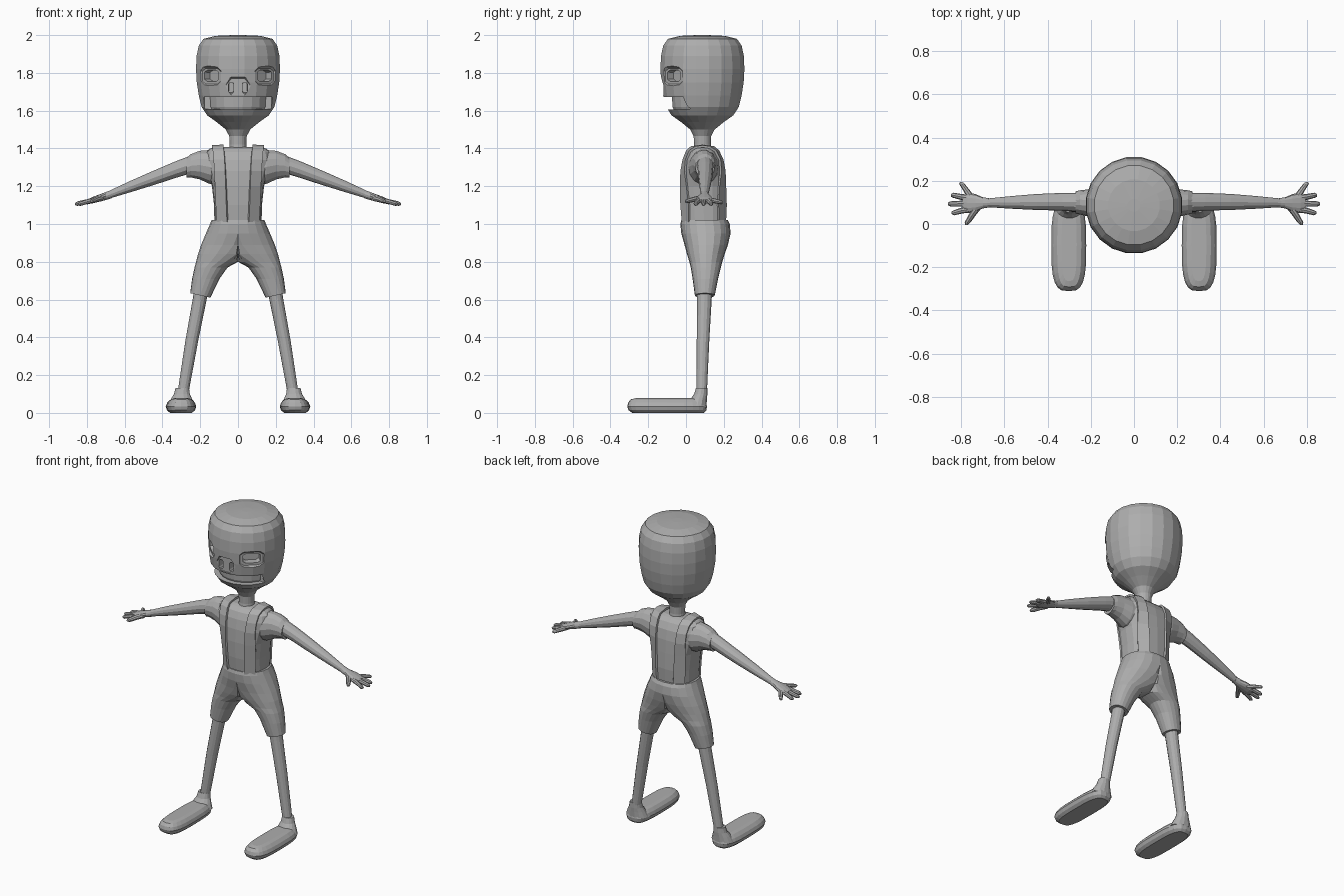
import bpy, bmesh, math
from mathutils import Vector

clay = bpy.data.materials.new("clay_grey")
clay.diffuse_color = (0.42, 0.42, 0.42, 1)
AXES = {'x': (Vector((0, 1, 0)), Vector((0, 0, 1))),
        'y': (Vector((1, 0, 0)), Vector((0, 0, 1))),
        'z': (Vector((1, 0, 0)), Vector((0, 1, 0)))}


def finish(name, bm, mirror=False):
    """Turn a bmesh into a named object, optionally mirrored across x."""
    bmesh.ops.recalc_face_normals(bm, faces=bm.faces)
    me = bpy.data.meshes.new(name)
    bm.to_mesh(me)
    bm.free()
    me.materials.append(clay)
    ob = bpy.data.objects.new(name, me)
    bpy.context.collection.objects.link(ob)
    if mirror:
        ob.modifiers.new("mirror", 'MIRROR').merge_threshold = 0.0005
    return ob


def spow(v, e):
    return math.copysign(abs(v) ** e, v)


def loft(name, rows, axis='z', n=12, p=2.0, mirror=False, clamp=False, tilt=0, turn=0):
    """Skin superellipse rings; each row is (x, y, z, half_u, half_v)."""
    U, V = AXES[axis]
    bm = bmesh.new()
    rings = []
    for i, (x, y, z, a, b) in enumerate(rows):
        ring = []
        for k in range(n):
            t = 2 * math.pi * (k + turn) / n
            u, v = a * spow(math.cos(t), 2 / p), b * spow(math.sin(t), 2 / p)
            co = Vector((x, y, z)) + U * u + V * v
            if clamp:
                co.x = max(0.0, co.x)
            if i == len(rows) - 1:
                co.z += tilt * u
            ring.append(bm.verts.new(co))
        rings.append(ring)
    for r, s in zip(rings, rings[1:]):
        for k in range(n):
            j = (k + 1) % n
            bm.faces.new((r[k], r[j], s[j], s[k]))
    bm.faces.new(rings[0])
    bm.faces.new(rings[-1])
    if clamp:  # open the seam on the centre plane
        seam = [f for f in bm.faces if all(v.co.x < 1e-5 for v in f.verts)]
        bmesh.ops.delete(bm, geom=seam, context='FACES')
    return finish(name, bm, mirror)


def carve(target, cutter):
    m = target.modifiers.new("cut", 'BOOLEAN')
    m.operation, m.solver, m.object = 'DIFFERENCE', 'EXACT', cutter
    bpy.context.view_layer.update()
    bpy.context.view_layer.objects.active = target
    bpy.ops.object.modifier_apply(modifier=m.name)
    bpy.data.objects.remove(cutter)


# Head and neck
CY = 0.087
profile = [(.052, 1.37), (.045, 1.42), (.047, 1.465), (.065, 1.50), (.115, 1.54),
           (.165, 1.575), (.195, 1.62), (.21, 1.68), (.221, 1.75), (.225, 1.82),
           (.222, 1.89), (.21, 1.945), (.185, 1.98), (.12, 1.996), (.03, 2.0)]
head = loft("head", [(0, CY, z, r, r) for r, z in profile], n=20, turn=0.5)

# Mouth slot with its inner lining
carve(head, loft("mouth_cutter", [(0, -.25, 1.64, .29, .05), (0, .02, 1.64, .25, .045)],
                 'y', 4, turn=.5))
loft("mouth_lining", [(0, CY, 1.585, .145, .145), (0, CY, 1.62, .16, .16),
                      (0, CY, 1.70, .165, .165)], n=20, turn=.5)

# Eye sockets: bevelled rim, then a deeper opening
for s in (-1, 1):
    for rows in ([(0, -.26, 1.782, .125, .085), (0, -.205, 1.782, .07, .042)],
                 [(0, -.26, 1.785, .058, .034), (0, -.165, 1.785, .05, .028)]):
        eye = loft("eye_cutter", rows, 'y', 8, 4, turn=.5)
        eye.location.y = CY
        eye.rotation_euler.z = s * math.radians(43)
        carve(head, eye)

# Nose hollow and nostrils
carve(head, loft("nose_cutter", [(0, -.20, 1.727, .13, .095), (0, -.118, 1.727, .07, .05)], 'y', 6))
for s in (-1, 1):
    carve(head, loft("nostril_cutter", [(s * .036, -.2, 1.722, .016, .033),
                                        (s * .036, -.08, 1.722, .013, .028)], 'y', 8, 4, turn=.5))

# Shirt body
P = 2.7
torso = [(1.01, .125, .113, .095), (1.10, .127, .12, .093), (1.20, .138, .119, .09),
         (1.28, .162, .114, .09), (1.34, .178, .102, .09), (1.38, .17, .082, .088),
         (1.40, .148, .06, .088), (1.407, .10, .04, .088)]
loft("shirt", [(0, cy, z, rx, ry) for z, rx, ry, cy in torso], n=20, p=P)

# Sleeves
loft("sleeve", [(.09, .09, 1.30, .085, .095), (.15, .093, 1.302, .078, .092),
                (.205, .097, 1.312, .064, .077), (.25, .10, 1.308, .056, .063),
                (.272, .10, 1.298, .051, .054)], 'x', 14, mirror=True)


# Shoulder straps following the shirt surface front to back
def strap():
    path = []
    for side in (-1, 1):
        pts = []
        for i, (z, rx, ry, cy) in enumerate(torso[:-1]):
            t = i / 6
            pair = []
            for x in (.055 + .022 * t, .11 + .027 * t):
                y = ry * (1 - min(.97, x / rx) ** P) ** (1 / P) + .004
                pair.append((x, cy + side * y, z + (.006 if i > 4 else 0)))
            pts.append(pair)
        path += pts if side < 0 else [[(.077, .088, 1.415), (.137, .088, 1.411)]] + pts[::-1]
    bm = bmesh.new()
    vs = [[bm.verts.new(c) for c in pair] for pair in path]
    for a, b in zip(vs, vs[1:]):
        bm.faces.new((a[0], a[1], b[1], b[0]))
    ob = finish("strap", bm, True)
    m = ob.modifiers.new("thickness", 'SOLIDIFY')
    m.thickness, m.offset = .012, 0


strap()

# Arms
loft("arm", [(.23, .10, 1.322, .045, .048), (.33, .103, 1.288, .041, .044),
             (.45, .102, 1.243, .037, .038), (.57, .10, 1.198, .029, .03),
             (.69, .098, 1.152, .019, .02)], 'x', 12, mirror=True)

# Hands
loft("palm", [(.67, .098, 1.158, .021, .022), (.70, .098, 1.148, .026, .021),
              (.735, .097, 1.137, .042, .019), (.77, .098, 1.126, .047, .017),
              (.795, .10, 1.119, .036, .012)], 'x', 12, mirror=True)
for name, y0, x1, y1 in (("index_finger", .068, .845, .052), ("middle_finger", .095, .862, .093),
                         ("ring_finger", .12, .848, .133)):
    loft(name, [(.76, y0, 1.128, .014, .014), (.80, y0 * .6 + y1 * .4, 1.118, .014, .013),
                (x1 - .012, y1, 1.108, .012, .012), (x1, y1, 1.106, .006, .006)],
         'x', 8, mirror=True)
loft("little_finger", [(.755, .125, 1.128, .018, .014), (.775, .155, 1.122, .016, .013),
                       (.797, .186, 1.115, .013, .011), (.80, .194, 1.114, .006, .006)],
     'y', 8, mirror=True)
loft("thumb", [(.725, .075, 1.136, .02, .016), (.75, .04, 1.13, .017, .014),
               (.77, .008, 1.122, .014, .012), (.775, -.004, 1.121, .007, .006)],
     'y', 8, mirror=True)

# Shorts: (z, inner x, outer x, front y, back y), split at the crotch
shorts = [(1.02, -.14, .14, -.025, .222), (1.0, -.148, .148, -.03, .232),
          (.95, -.17, .17, -.025, .236), (.89, -.15, .195, -.008, .222),
          (.84, -.09, .212, .005, .205), (.80, -.012, .222, .018, .192),
          (.77, .055, .23, .025, .185), (.71, .098, .243, .035, .17), (.622, .146, .253, .047, .152)]
loft("shorts", [((a + b) / 2, (c + d) / 2, z, (b - a) / 2, (d - c) / 2)
                for z, a, b, c, d in shorts], n=20, p=2.2, mirror=True, clamp=True, tilt=.22)

# Legs
loft("leg", [(.19, .098, .68, .038, .042), (.203, .097, .60, .037, .04),
             (.245, .09, .38, .034, .034), (.292, .083, .10, .029, .028)], n=14, mirror=True)

# Shoes with an ankle collar
loft("shoe", [(.302, -.095, 0, .058, .19), (.302, -.098, .014, .074, .206),
              (.302, -.1, .035, .081, .211), (.301, -.1, .055, .073, .206),
              (.30, -.098, .072, .056, .194), (.30, -.095, .078, .035, .17)],
     n=24, p=3.2, mirror=True)
loft("shoe_collar", [(.30, .06, .04, .07, .05), (.299, .068, .075, .055, .044),
                     (.297, .078, .10, .042, .036), (.295, .083, .132, .036, .031)],
     n=14, mirror=True)
